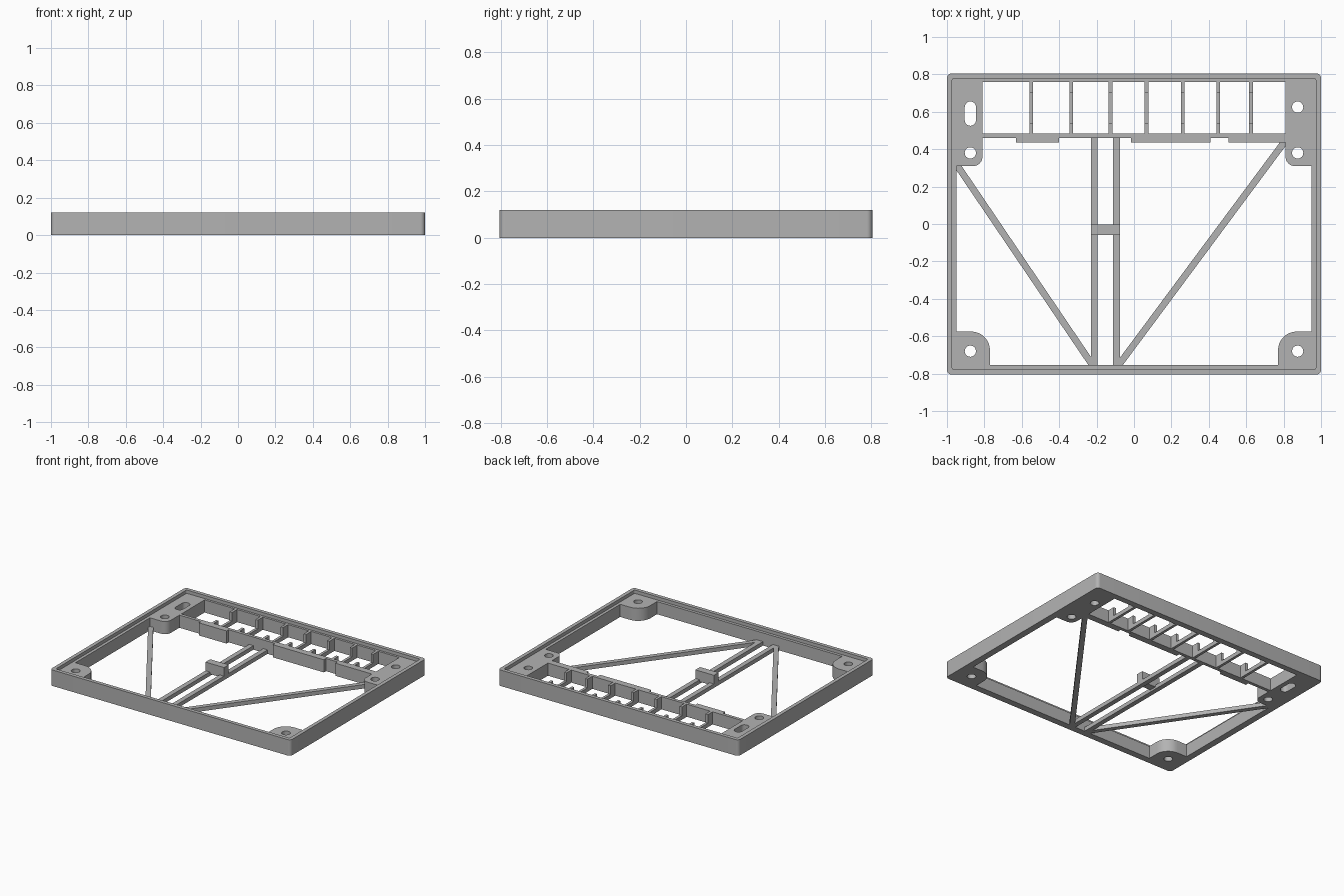
import bpy, bmesh, math
from mathutils import Vector

if "Cube" in bpy.data.objects:
    bpy.data.objects.remove(bpy.data.objects["Cube"])

grey = bpy.data.materials.new("plain_grey")
grey.use_nodes = True
grey.diffuse_color = (0.45, 0.45, 0.45, 1)
grey.node_tree.nodes["Principled BSDF"].inputs["Base Color"].default_value = (0.45, 0.45, 0.45, 1)

TOP, STEP, LOW = 0.12, 0.095, 0.03
HX, HY = 1.0, 0.805


def prism(name, outline, z0, z1):
    """Extrude a flat outline from z0 to z1."""
    bm = bmesh.new()
    face = bm.faces.new([bm.verts.new((x, y, z0)) for x, y in outline])
    new = bmesh.ops.extrude_face_region(bm, geom=[face])["geom"]
    bmesh.ops.translate(bm, vec=(0, 0, z1 - z0), verts=[v for v in new if isinstance(v, bmesh.types.BMVert)])
    bmesh.ops.recalc_face_normals(bm, faces=bm.faces)
    mesh = bpy.data.meshes.new(name)
    bm.to_mesh(mesh)
    bm.free()
    mesh.materials.append(grey)
    ob = bpy.data.objects.new(name, mesh)
    bpy.context.collection.objects.link(ob)
    return ob


def rounded(x0, x1, y0, y1, radii, n=8):
    """Rectangle outline; radii run front-left, front-right, back-right, back-left on the page."""
    pts = []
    corners = [(x0, y0, 1, 1), (x1, y0, -1, 1), (x1, y1, -1, -1), (x0, y1, 1, -1)]
    for i, ((x, y, sx, sy), r) in enumerate(zip(corners, radii)):
        if r == 0:
            pts.append((x, y))
            continue
        for k in range(n + 1):
            a = math.pi * (1 + i / 2 + k / n / 2)
            pts.append((x + sx * r + r * math.cos(a), y + sy * r + r * math.sin(a)))
    return pts


def box(name, x0, x1, y0, y1, z0, z1):
    return prism(name, rounded(x0, x1, y0, y1, (0, 0, 0, 0)), z0, z1)


def cut(target, cutter):
    """Subtract the cutter from the target and keep it hidden."""
    mod = target.modifiers.new("cut_" + cutter.name, "BOOLEAN")
    mod.operation, mod.object, mod.solver = "DIFFERENCE", cutter, "EXACT"
    cutter.hide_render = True
    cutter.hide_set(True)


def strut(name, a, b, width):
    """Thin low bar between two points on the floor."""
    a, b = Vector(a), Vector(b)
    side = (b - a).orthogonal().normalized() * width / 2
    return prism(name, [a - side, b - side, b + side, a + side], 0, LOW)


def smooth(ob):
    bpy.ops.object.select_all(action="DESELECT")
    ob.select_set(True)
    bpy.context.view_layer.objects.active = ob
    bpy.ops.object.shade_smooth_by_angle(angle=math.radians(35))


# Outer frame with a stepped lip
frame = prism("frame", rounded(-HX, HX, -HY, HY, [0.025] * 4), 0, TOP)
cut(frame, box("frame_opening", -0.95, 0.95, -0.755, 0.76, -0.1, 0.3))
cut(frame, prism("lip_recess", rounded(-0.972, 0.972, -0.777, 0.777, [0.008] * 4), STEP, 0.3))
smooth(frame)

# Corner blocks with screw holes and one slot
for side, sx in (("right", -1), ("left", 1)):
    for end, y0, y1, inner, r in (("front", -0.765, -0.575, 0.77, 0.1), ("back", 0.31, 0.765, 0.81, 0.05)):
        x0, x1 = sorted((sx * inner, sx * 0.96))
        radii = [0, 0, 0, 0]
        corner = {("right", "front"): 2, ("left", "front"): 3, ("right", "back"): 1, ("left", "back"): 0}
        radii[corner[side, end]] = r
        block = prism(f"{end}_{side}_block", rounded(x0, x1, y0, y1, radii), 0, STEP)
        holes = [(-0.68, 0)] if end == "front" else [(0.38, 0), (0.59, 0.035) if sx < 0 else (0.625, 0)]
        for i, (y, stretch) in enumerate(holes):
            h = 0.03 + stretch
            outline = rounded(sx * 0.875 - 0.03, sx * 0.875 + 0.03, y - h, y + h, [0.0299] * 4)
            cut(block, prism(f"{end}_{side}_hole_{i}", outline, -0.1, 0.3))
        smooth(block)

# Cross wall with thicker pads along its front
box("cross_wall", -0.815, 0.815, 0.46, 0.484, 0, STEP)
for i, (x0, x1) in enumerate(((-0.63, -0.40), (-0.015, 0.41), (0.505, 0.812))):
    box(f"wall_pad_{i}", x0, x1, 0.435, 0.465, 0, STEP)

# U-shaped compartment dividers
for i, x in enumerate((-0.55, -0.335, -0.125, 0.067, 0.26, 0.45, 0.625)):
    box(f"divider_base_{i}", x - 0.01, x + 0.01, 0.48, 0.765, 0, LOW)
    box(f"divider_front_post_{i}", x - 0.01, x + 0.01, 0.48, 0.54, 0, STEP)
    box(f"divider_back_post_{i}", x - 0.01, x + 0.01, 0.70, 0.765, 0, STEP)

# Centre rails, bridge and diagonal struts
for name, x in (("right_rail", -0.212), ("left_rail", -0.094)):
    box(name, x - 0.018, x + 0.018, -0.76, 0.465, 0, LOW)
box("rail_bridge", -0.23, -0.076, -0.058, -0.003, 0.015, STEP)
strut("right_strut", (-0.95, 0.32), (-0.215, -0.765), 0.036)
strut("left_strut", (0.805, 0.44), (-0.09, -0.765), 0.036)
